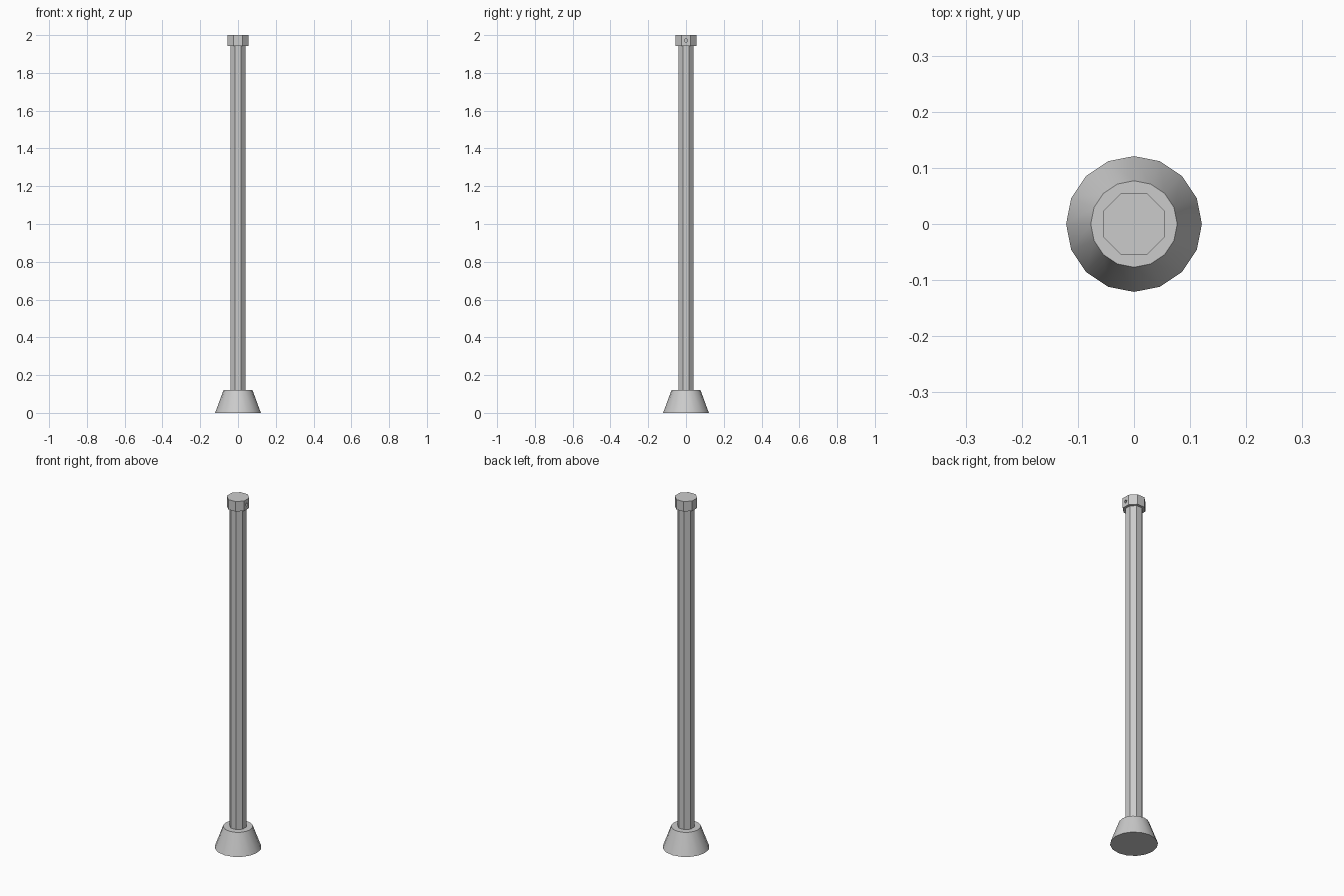
import bpy, math
from math import pi

cube = bpy.data.objects.get("Cube")
if cube:
    bpy.data.objects.remove(cube, do_unlink=True)

metal = bpy.data.materials.new("light_grey_metal")
metal.use_nodes = True
grey = (0.6, 0.6, 0.6, 1)
metal.diffuse_color = grey
metal.node_tree.nodes["Principled BSDF"].inputs["Base Color"].default_value = grey


def prism(name, sides, r_low, r_high, z_low, z_high, turn=0.0):
    """Upright prism or cone frustum between two heights."""
    bpy.ops.mesh.primitive_cone_add(
        vertices=sides, radius1=r_low, radius2=r_high, depth=z_high - z_low,
        location=(0, 0, (z_low + z_high) / 2), rotation=(0, 0, turn))
    obj = bpy.context.object
    obj.name = name
    obj.data.materials.append(metal)
    return obj


def octagon_radius(half_width):
    return half_width / math.cos(pi / 8)


# Flared foot with smooth sides
foot = prism("base", 16, 0.121, 0.077, 0, 0.12)
bpy.ops.object.shade_smooth_by_angle(angle=math.radians(35))

# Octagonal shaft, flats to the front
shaft_r = octagon_radius(0.041)
prism("shaft", 8, shaft_r, shaft_r, 0.12, 1.95, pi / 8)

# Octagonal cap
cap_r = octagon_radius(0.055)
cap = prism("cap", 8, cap_r, cap_r, 1.943, 2.0, pi / 8)

# Small round hole in the side of the cap
bpy.ops.mesh.primitive_cylinder_add(
    vertices=8, radius=0.009, depth=0.04,
    location=(0.055, 0, 1.972), rotation=(0, pi / 2, 0))
cutter = bpy.context.object
cutter.name = "hole_cutter"
cutter.hide_render = True
cutter.hide_set(True)
cut = cap.modifiers.new("side_hole", "BOOLEAN")
cut.operation = "DIFFERENCE"
cut.solver = "EXACT"
cut.object = cutter
